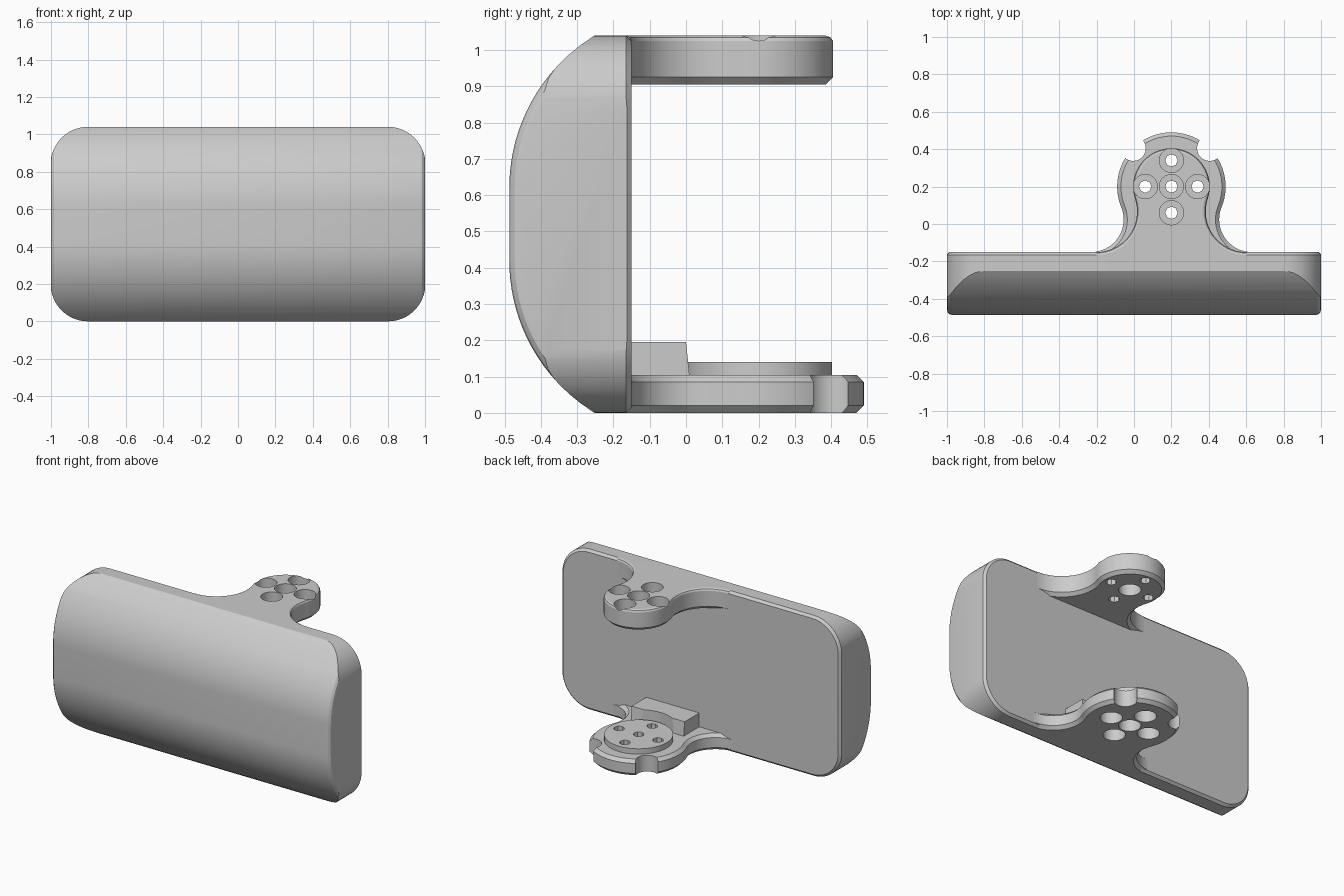
import bpy, bmesh
from math import sin, cos, pi, sqrt, atan2, radians
from mathutils import Vector

cube = bpy.data.objects.get("Cube")
if cube:
    bpy.data.objects.remove(cube)

grey = bpy.data.materials.new("light_grey")
grey.use_nodes = True
grey.diffuse_color = (0.6, 0.6, 0.6, 1)
grey.node_tree.nodes["Principled BSDF"].inputs["Base Color"].default_value = (0.6, 0.6, 0.6, 1)

HUB = Vector((0.2, 0.2, 0))
MID_Z = 0.52


def loft(name, rings, end_bevel=0):
    """Closed solid through rings of equal point count."""
    bm = bmesh.new()
    loops = [[bm.verts.new(p) for p in ring] for ring in rings]
    for a, b in zip(loops, loops[1:]):
        for i in range(len(a)):
            j = (i + 1) % len(a)
            bm.faces.new((a[i], a[j], b[j], b[i]))
    caps = [bm.faces.new(loops[0]), bm.faces.new(loops[-1])]
    bmesh.ops.recalc_face_normals(bm, faces=bm.faces)
    if end_bevel:
        edges = {e for f in caps for e in f.edges}
        bmesh.ops.bevel(bm, geom=list(edges), offset=end_bevel, segments=3,
                        profile=0.5, affect='EDGES')
    mesh = bpy.data.meshes.new(name)
    bm.to_mesh(mesh)
    bm.free()
    mesh.materials.append(grey)
    ob = bpy.data.objects.new(name, mesh)
    bpy.context.collection.objects.link(ob)
    return ob


def cylinder(name, x, y, r, z0, z1, sides):
    ring = [(x + r * cos(2 * pi * i / sides), y + r * sin(2 * pi * i / sides)) for i in range(sides)]
    return loft(name, [[(px, py, z) for px, py in ring] for z in (z0, z1)])


def carve(ob, cutters, operation='DIFFERENCE'):
    """Apply booleans, then drop the cutters."""
    for c in cutters:
        c.hide_render = True
        mod = ob.modifiers.new("cut", 'BOOLEAN')
        mod.operation, mod.object, mod.solver = operation, c, 'EXACT'
    bpy.context.view_layer.update()
    dg = bpy.context.evaluated_depsgraph_get()
    ob.data = bpy.data.meshes.new_from_object(ob.evaluated_get(dg))
    ob.data.name = ob.name
    ob.modifiers.clear()
    for c in cutters:
        bpy.data.objects.remove(c)


def shade(ob):
    bpy.ops.object.select_all(action='DESELECT')
    ob.select_set(True)
    bpy.context.view_layer.objects.active = ob
    bpy.ops.object.shade_smooth_by_angle(angle=radians(25))


# Housing: bowed side profile trimmed by a rounded rectangle
def bowed_profile(x):
    flat, half, sag, front = 0.1, 0.42, 0.235, -0.487
    radius = (half ** 2 + sag ** 2) / (2 * sag)
    upper = [(front + radius - sqrt(radius ** 2 - h ** 2), flat + h)
             for h in [half * i / 16 for i in range(17)]]
    upper += [(-0.22, 0.56), (-0.1, 0.56)]
    both = upper + [(y, -z) for y, z in reversed(upper)]
    return [(x, y, MID_Z + z) for y, z in both]


def rounded_rectangle(y, inset):
    w, h, r = 1.002 - inset, MID_Z - inset, 0.2 - inset
    pts = []
    for q, (sx, sz) in enumerate([(1, 1), (-1, 1), (-1, -1), (1, -1)]):
        for i in range(13):
            a = (q + i / 12) * pi / 2
            pts.append((sx * (w - r) + r * cos(a), y, MID_Z + sz * (h - r) + r * sin(a)))
    return pts


housing = loft("housing", [bowed_profile(-1), bowed_profile(1)], end_bevel=0.03)
trim = loft("housing_trim", [rounded_rectangle(y, c) for y, c in
                             ((-0.7, 0), (-0.165, 0), (-0.15, 0.015))])
carve(housing, [trim], 'INTERSECT')


# Mount arm: round hub flowing into the housing through concave fillets
def arm_ring(z, inset, hub_r, fillet_r):
    reach = 0.35
    d = sqrt((hub_r + fillet_r) ** 2 - (reach - fillet_r) ** 2)
    fy = fillet_r - reach
    end = atan2(-fy, -d)
    f, h = fillet_r + inset, hub_r - inset
    half = [(d, -0.375)]
    for i in range(17):
        a = 1.5 * pi + (end - 1.5 * pi) * i / 16
        half.append((d + f * cos(a), fy + f * sin(a)))
    for i in range(1, 25):
        a = end - pi + (1.5 * pi - end) * i / 24
        half.append((h * cos(a), h * sin(a)))
    both = half + [(-x, y) for x, y in reversed(half[:-1])]
    return [(HUB.x + x, HUB.y + y, z) for x, y in both]


def make_arm(name, layers, hub_r, fillet_r):
    return loft(name, [arm_ring(z, c, hub_r, fillet_r) for z, c in layers])


AROUND = [(HUB.x + dx, HUB.y + dy) for dx, dy in ((0.14, 0), (-0.14, 0), (0, 0.14), (0, -0.14))]
ALL = AROUND + [(HUB.x, HUB.y)]


def holes(points, r, z0, z1, sides):
    return [cylinder("hole_cutter", x, y, r, z0, z1, sides) for x, y in points]


# Upper arm with four countersunk holes and an open centre
upper_arm = make_arm("upper_arm", [(0.905, 0.02), (0.925, 0), (1.025, 0), (1.035, 0.005), (1.04, 0.015)],
                     0.205, 0.217)
carve(upper_arm, holes(AROUND, 0.065, 0.95, 1.1, 24) + holes(AROUND, 0.033, 0.85, 1.1, 8)
      + holes(ALL[-1:], 0.065, 0.85, 1.1, 24))

# Lower arm with two rim notches and countersinks from below
lower_arm = make_arm("lower_arm", [(0, 0.02), (0.02, 0), (0.085, 0), (0.105, 0.02)], 0.29, 0.174)
notches = [cylinder("notch_cutter", HUB.x + s * 0.205, HUB.y + 0.205, 0.068, -0.1, 0.2, 24)
           for s in (-1, 1)]
carve(lower_arm, notches + holes(ALL, 0.065, -0.1, 0.09, 24) + holes(ALL, 0.033, -0.1, 0.2, 8))

# Raised disc on the lower arm
disc = cylinder("lower_disc", HUB.x, HUB.y, 0.203, 0.1, 0.14, 48)
carve(disc, holes(ALL, 0.033, 0, 0.2, 8))

# Support block between disc and housing, hollowed to clear the disc
block = loft("support_block", [[(x, -0.16, 0.1), (x, 0.01, 0.1), (x, 0.0, 0.195), (x, -0.16, 0.195)]
                               for x in (0.01, 0.39)])
carve(block, [cylinder("block_cutter", HUB.x, HUB.y, 0.225, 0.05, 0.3, 48)])

for part in (housing, upper_arm, lower_arm, disc, block):
    shade(part)
